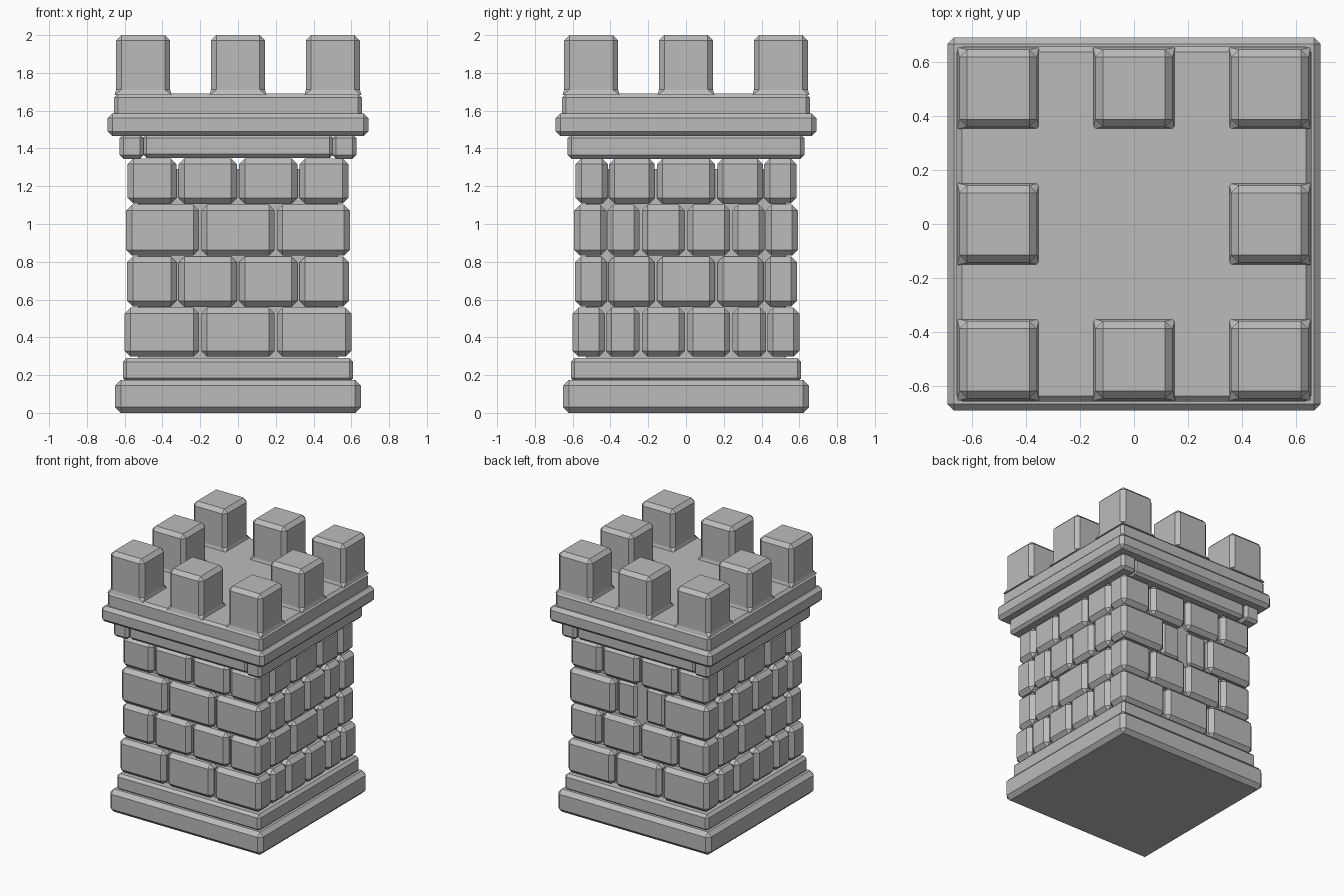
import bpy
import bmesh
from mathutils import Vector

cube = bpy.data.objects.get("Cube")
if cube:
    bpy.data.objects.remove(cube, do_unlink=True)

# One stone colour
GREY = (0.5, 0.5, 0.5, 1.0)
stone = bpy.data.materials.new("grey stone")
stone.use_nodes = True
stone.diffuse_color = GREY
stone.node_tree.nodes["Principled BSDF"].inputs["Base Color"].default_value = GREY


def block(name, x, y, z, chamfer=0.025, flare=0.0):
    """Chamfered block from (low, high) ranges; flare widens its foot."""
    low, high = (Vector(p) for p in zip(sorted(x), sorted(y), sorted(z)))
    mid, size = (low + high) / 2, high - low
    bm = bmesh.new()
    bmesh.ops.create_cube(bm, size=1)
    bmesh.ops.scale(bm, vec=size, verts=bm.verts)
    if chamfer:
        bmesh.ops.bevel(bm, geom=bm.edges[:], offset=chamfer, segments=1,
                        affect='EDGES', clamp_overlap=True)
    if flare:
        for v in bm.verts:
            if v.co.z < -size.z / 2 + chamfer * 0.5:
                v.co.x = (size.x / 2 + flare) * (1 if v.co.x > 0 else -1)
                v.co.y = (size.y / 2 + flare) * (1 if v.co.y > 0 else -1)
    mesh = bpy.data.meshes.new(name)
    bm.to_mesh(mesh)
    bm.free()
    mesh.materials.append(stone)
    obj = bpy.data.objects.new(name, mesh)
    obj.location = mid
    bpy.context.collection.objects.link(obj)
    return obj


def slab(name, half, z, chamfer=0.025):
    return block(name, (-half, half), (-half, half), z, chamfer)


# Stepped base and solid core behind the bricks
slab("base_plinth", 0.65, (0, 0.175), 0.03)
slab("upper_plinth", 0.61, (0.165, 0.29), 0.02)
slab("wall_core", 0.53, (0.2, 1.29), 0)

# Brick courses: joints along the front and along the sides alternate
GAP = 0.006
DEPTH = 0.17
WIDE = ([-0.2, 0.2], [-0.24, 0, 0.24])
NARROW = ([-0.32, 0, 0.32], [-0.16, 0.16])
COURSES = [
    (0.6, 0.295, 0.56, WIDE),
    (0.587, 0.56, 0.83, NARROW),
    (0.592, 0.83, 1.105, WIDE),
    (0.584, 1.105, 1.35, NARROW),
]


def spans(end, joints):
    edges = [-end] + joints + [end]
    for i, (a, b) in enumerate(zip(edges, edges[1:])):
        yield (a + (GAP if i else 0), b - (GAP if i < len(joints) else 0))


for row, (half, low, high, (front_joints, side_joints)) in enumerate(COURSES):
    z = (low + 0.003, high - 0.003)
    inner = half - DEPTH
    for side, face in ((-1, "front"), (1, "back")):
        y = (side * half, side * inner)
        slit_row = face == "back" and row == 2
        for a, b in spans(half, front_joints):
            if slit_row and a < 0 < b:
                # Recessed pair of bricks flanking an arrow slit
                for s in (-1, 1):
                    block("slit_brick", (s * 0.04, s * 0.2),
                          (half - 0.04, inner), z, 0.02)
            else:
                block(face + "_brick", (a, b), y, z, 0.03)
    for side, face in ((-1, "right"), (1, "left")):
        x = (side * half, side * inner)
        for a, b in spans(inner - GAP, side_joints):
            block(face + "_brick", x, (a, b), z, 0.03)

# Cornice beams under the ledge: side beams run through to the corners
for s in (-1, 1):
    block("side_cornice_beam", (s * 0.5, s * 0.627), (-0.627, 0.627), (1.345, 1.475), 0.02)
    block("cross_cornice_beam", (-0.505, 0.505), (s * 0.45, s * 0.612), (1.35, 1.475), 0.02)

# Projecting ledge and parapet floor
slab("ledge", 0.69, (1.465, 1.585), 0.025)
slab("parapet_floor", 0.656, (1.56, 1.69), 0.02)

# Battlements on every side and corner
CENTRES = (-0.502, 0, 0.502)
for cx in CENTRES:
    for cy in CENTRES:
        if cx or cy:
            block("merlon", (cx - 0.143, cx + 0.143), (cy - 0.143, cy + 0.143),
                  (1.683, 2.0), 0.028, 0.008)
